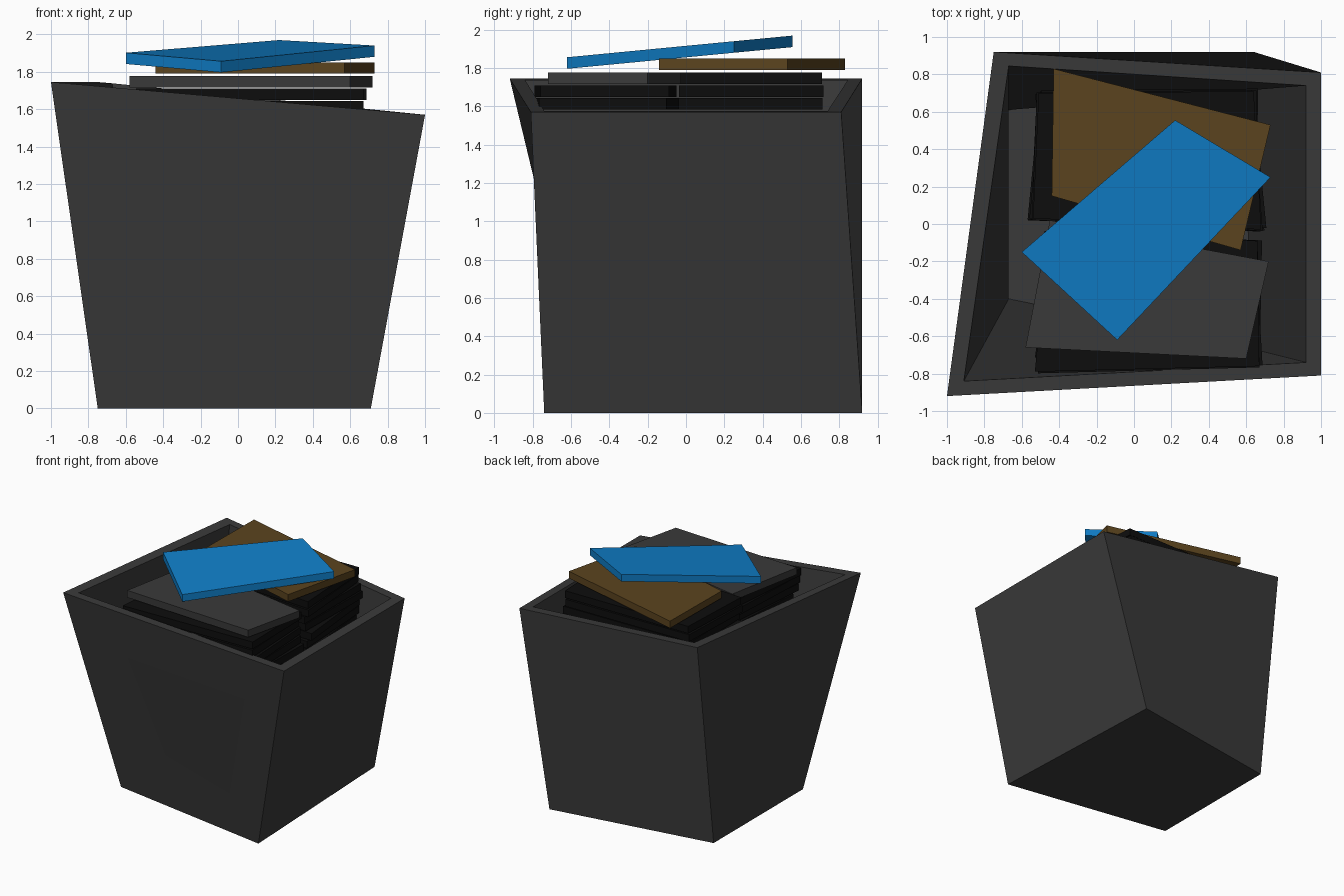
import bpy, bmesh, random
from mathutils import Vector

if "Cube" in bpy.data.objects:
    bpy.data.objects.remove(bpy.data.objects["Cube"])

random.seed(4)


def material(name, rgb):
    m = bpy.data.materials.new(name)
    m.diffuse_color = (*rgb, 1)
    m.use_nodes = True
    m.node_tree.nodes["Principled BSDF"].inputs["Base Color"].default_value = m.diffuse_color
    return m


CHARCOAL = material("charcoal", (0.042, 0.042, 0.042))
BLACK = material("black", (0.004, 0.004, 0.004))
BROWN = material("brown", (0.105, 0.057, 0.013))
BLUE = material("blue", (0.005, 0.21, 0.58))


def loft(name, loops, mat):
    """Join four-sided loops in order and cap both ends."""
    bm = bmesh.new()
    rings = [[bm.verts.new(p) for p in loop] for loop in loops]
    for a, b in zip(rings, rings[1:]):
        for i in range(4):
            j = (i + 1) % 4
            bm.faces.new((a[i], a[j], b[j], b[i]))
    bm.faces.new(rings[0][::-1])
    bm.faces.new(rings[-1])
    bmesh.ops.recalc_face_normals(bm, faces=bm.faces)
    mesh = bpy.data.meshes.new(name)
    bm.to_mesh(mesh)
    bm.free()
    mesh.materials.append(mat)
    ob = bpy.data.objects.new(name, mesh)
    bpy.context.collection.objects.link(ob)
    return ob


def slab(name, corners, z, mat, tilt=0.0, thick=0.06):
    """Flat irregular slab; tilt raises it along y."""
    low = [Vector((x, y, z + tilt * y)) for x, y in corners]
    return loft(name, [low, [p + Vector((0, 0, thick)) for p in low]], mat)


# Lopsided open bin: outer wall, rim, inner wall, floor
loft("bin", [
    [(-0.75, -0.50, 0), (0.71, -0.74, 0), (0.64, 0.92, 0), (-0.75, 0.70, 0)],
    [(-1, -0.92, 1.745), (1, -0.81, 1.57), (1, 0.81, 1.57), (-0.75, 0.92, 1.745)],
    [(-0.91, -0.84, 1.737), (0.92, -0.74, 1.577), (0.92, 0.74, 1.577), (-0.67, 0.845, 1.738)],
    [(-0.67, -0.40, 0.08), (0.64, -0.67, 0.08), (0.57, 0.83, 0.08), (-0.67, 0.61, 0.08)],
], CHARCOAL)

# Two stacks of dark slabs inside the bin
PITCH = 0.067
stacks = {
    "front": ([(-0.53, -0.79), (0.67, -0.76), (0.66, -0.09), (-0.46, -0.05)], 1),
    "rear": ([(-0.54, 0.03), (0.68, -0.03), (0.64, 0.71), (-0.51, 0.70)], 0),
}
for side, (base, first) in stacks.items():
    for k in range(first, 7):
        s = 0.0 if k == first else 0.03
        inset = 0.08 if side == "front" and k > 3 else 0.0
        quad = [(x + random.uniform(-s, s), max(y, -0.79 + inset) + random.uniform(-s, s) * 0.5)
                for x, y in base]
        slab(f"{side}_stack_slab_{k}", quad, 1.717 - k * PITCH, BLACK)

# Loose slabs on top
slab("grey_slab", [(-0.58, -0.66), (0.60, -0.72), (0.72, -0.20), (-0.45, 0.02)], 1.717, CHARCOAL)
slab("brown_slab", [(-0.44, 0.15), (0.57, -0.14), (0.73, 0.53), (-0.43, 0.83)], 1.79, BROWN)
slab("blue_slab", [(-0.60, -0.15), (-0.09, -0.62), (0.73, 0.25), (0.22, 0.555)],
     1.856, BLUE, tilt=0.096)
